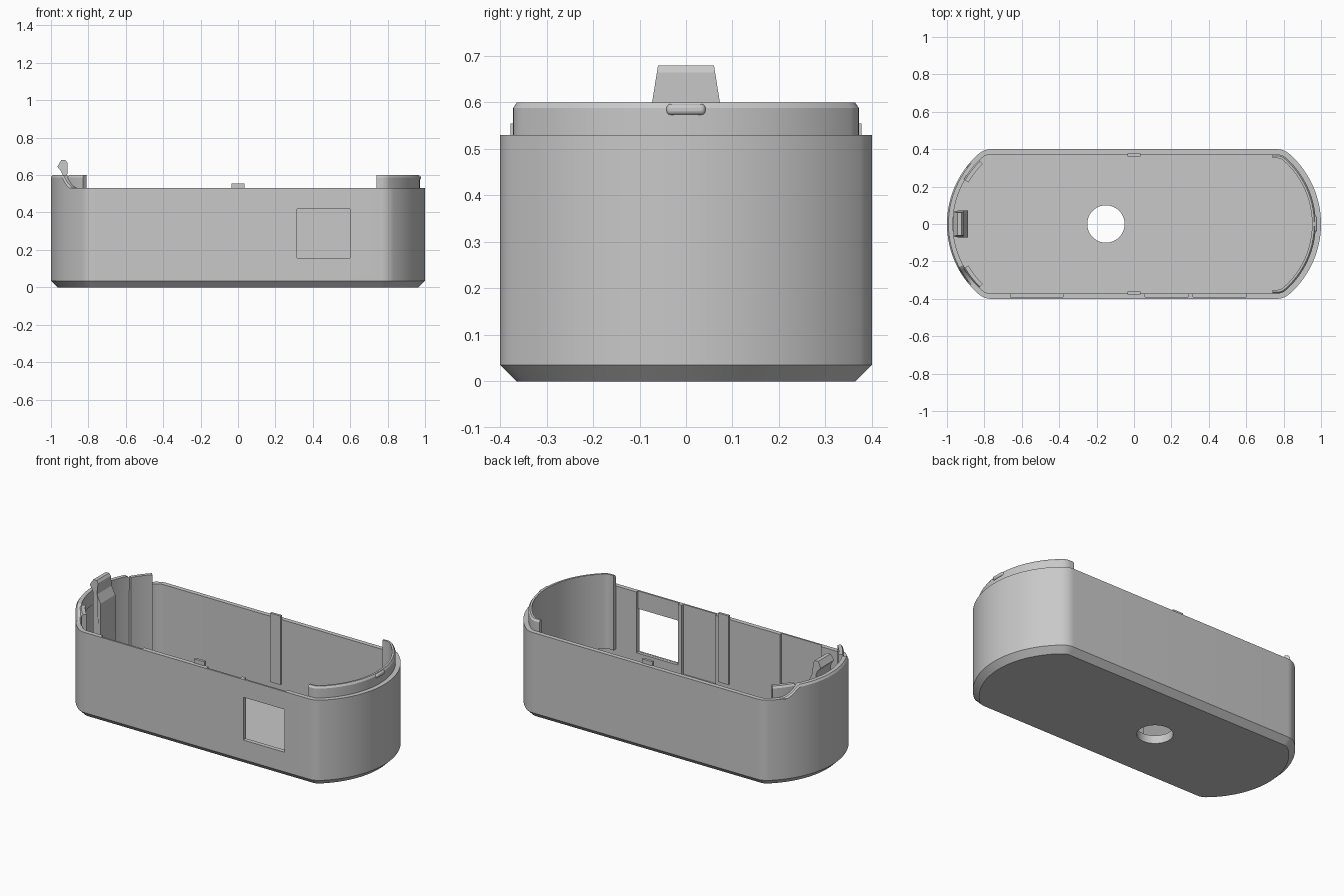
import bpy, bmesh, math

cube = bpy.data.objects.get("Cube")
if cube:
    bpy.data.objects.remove(cube, do_unlink=True)

# One plain grey plastic
grey = bpy.data.materials.new("grey_plastic")
grey.use_nodes = True
colour = (0.58, 0.58, 0.58, 1)
grey.diffuse_color = colour
grey.node_tree.nodes["Principled BSDF"].inputs["Base Color"].default_value = colour

WALL, FLOOR, RIM, LIP = 0.028, 0.05, 0.53, 0.6
END_C, END_R, FIL_R = 0.5, 0.5, 0.1
FIL_Y = END_R - 0.2
FIL_X = END_C + math.sqrt((END_R - FIL_R) ** 2 - FIL_Y ** 2)
PHI = math.atan2(FIL_Y, FIL_X - END_C)


def arc(cx, cy, r, a0, a1, n):
    """Stations (centre, angle, radius) that can be offset inwards."""
    return [(cx, cy, r, a0 + (a1 - a0) * i / n) for i in range(n + 1)]


def end_path():
    """One rounded end, from the back corner round to the front corner."""
    q = math.pi / 2
    return (arc(FIL_X, FIL_Y, FIL_R, q, PHI, 8)[:-1]
            + arc(END_C, 0, END_R, PHI, -PHI, 32)
            + arc(FIL_X, -FIL_Y, FIL_R, -PHI, -q, 8)[1:])


def at(station, d, side=1):
    cx, cy, r, a = station
    return side * (cx + (r - d) * math.cos(a)), cy + (r - d) * math.sin(a)


def make(name, bm):
    bmesh.ops.recalc_face_normals(bm, faces=bm.faces)
    me = bpy.data.meshes.new(name)
    bm.to_mesh(me)
    bm.free()
    me.materials.append(grey)
    ob = bpy.data.objects.new(name, me)
    bpy.context.collection.objects.link(ob)
    return ob


def loft(name, rings, closed=False):
    """Skin a list of equal rings and cap both ends."""
    bm = bmesh.new()
    vs = [[bm.verts.new(p) for p in ring] for ring in rings]
    n = len(vs[0])
    for a, b in zip(vs, vs[1:]):
        for i in range(n):
            j = (i + 1) % n
            bm.faces.new((a[i], a[j], b[j], b[i]))
    bm.faces.new(vs[0])
    bm.faces.new(vs[-1])
    return make(name, bm)


def strip(name, path, side, d0, d1, z0, top):
    """Upright wall along a path, with a chamfered outer top edge."""
    rings = []
    for s in path:
        z1 = top(s[3])
        section = [(d0, z0), (d0, z1 - 0.012), (d0 + 0.008, z1), (d1, z1), (d1, z0)]
        rings.append([(*at(s, d, side), z) for d, z in section])
    return loft(name, rings)


def box(name, x0, x1, y0, y1, z0, z1):
    return loft(name, [[(x0, y0, z), (x1, y0, z), (x1, y1, z), (x0, y1, z)] for z in (z0, z1)])


def cut(target, cutter):
    mod = target.modifiers.new("cut", "BOOLEAN")
    mod.operation = "DIFFERENCE"
    mod.solver = "EXACT"
    mod.object = cutter
    bpy.context.view_layer.objects.active = target
    bpy.ops.object.modifier_apply(modifier=mod.name)
    bpy.data.objects.remove(cutter, do_unlink=True)


def body_ring(d, z):
    right = [at(s, d) for s in end_path()]
    return [(x, y, z) for x, y in right] + [(-x, -y, z) for x, y in right]


# Open tray with chamfered foot
body = loft("body_shell", [body_ring(d, z) for d, z in (
    (0.035, 0), (0, 0.035), (0, RIM), (WALL, RIM), (WALL, FLOOR))])

# Floor hole
hole = [[(-0.15 + 0.1 * math.cos(t * math.tau / 48), 0.1 * math.sin(t * math.tau / 48), z)
         for t in range(48)] for z in (-0.1, 0.2)]
cut(body, loft("hole_cutter", hole))

# Shallow recesses inside the front wall, and the window through it
for x0, x1, z0 in ((-0.66, -0.38, 0.1), (0.06, 0.29, 0.1), (0.315, 0.6, 0.155)):
    cut(body, box("recess_cutter", x0, x1, -0.389, -0.35, z0, 0.7))
cut(body, box("window_cutter", 0.316, 0.599, -0.5, -0.3, 0.156, 0.42))

parts = [body]

# Inner lip round the right-hand end, with its catch
lip_path = end_path()
lip_path = ([(0.74, FIL_Y, FIL_R, math.pi / 2)] + lip_path
            + [(0.74, -FIL_Y, FIL_R, -math.pi / 2)])
parts.append(strip("end_lip", lip_path, 1, WALL, 0.048, 0.14, lambda a: LIP))
catch = box("lip_catch", 0.955, 0.978, -0.042, 0.042, 0.573, 0.597)
bev = catch.modifiers.new("round", "BEVEL")
bev.width, bev.segments = 0.009, 3
parts.append(catch)


# Raised wall at the opposite end, falling to the rim in a concave sweep
def sweep(a):
    t = min(1, max(0, (math.radians(41) - abs(a)) / math.radians(12.5)))
    return RIM + 0.001 + (LIP - RIM - 0.001) * t ** 1.8


lim = math.radians(41)
parts.append(strip("raised_end_wall", arc(END_C, 0, END_R, lim, -lim, 56),
                   -1, 0, WALL + 0.004, RIM - 0.02, sweep))

# Thick posts inside that end
for name, sgn in (("back_post", 1), ("front_post", -1)):
    a0, a1 = math.radians(30) * sgn, math.radians(46) * sgn
    parts.append(strip(name, arc(END_C, 0, END_R, a0, a1, 8), -1,
                       WALL - 0.002, 0.055, FLOOR - 0.01, lambda a: LIP))

# Snap clip with a tapered hooked head
profile = [(-0.94, 0.04), (-0.888, 0.04), (-0.888, 0.55), (-0.913, 0.6), (-0.912, 0.665),
           (-0.922, 0.68), (-0.945, 0.68), (-0.966, 0.645), (-0.945, 0.62), (-0.938, 0.6)]
parts.append(loft("snap_clip", [
    [(x, s * (0.073 - 0.16 * max(0, z - LIP)), z) for x, z in profile] for s in (-1, 1)]))

# Locating ribs in the middle of both long walls
for name, s in (("back_rib", 1), ("front_rib", -1)):
    y0, y1 = sorted((s * 0.362, s * 0.378))
    parts.append(box(name, -0.035, 0.035, y0, y1, 0.13, 0.555))

# Smooth the curved walls, keep the edges sharp
bpy.ops.object.select_all(action="DESELECT")
for ob in parts:
    ob.select_set(True)
    bpy.context.view_layer.objects.active = ob
    bpy.ops.object.shade_smooth_by_angle(angle=math.radians(25))
    ob.select_set(False)
